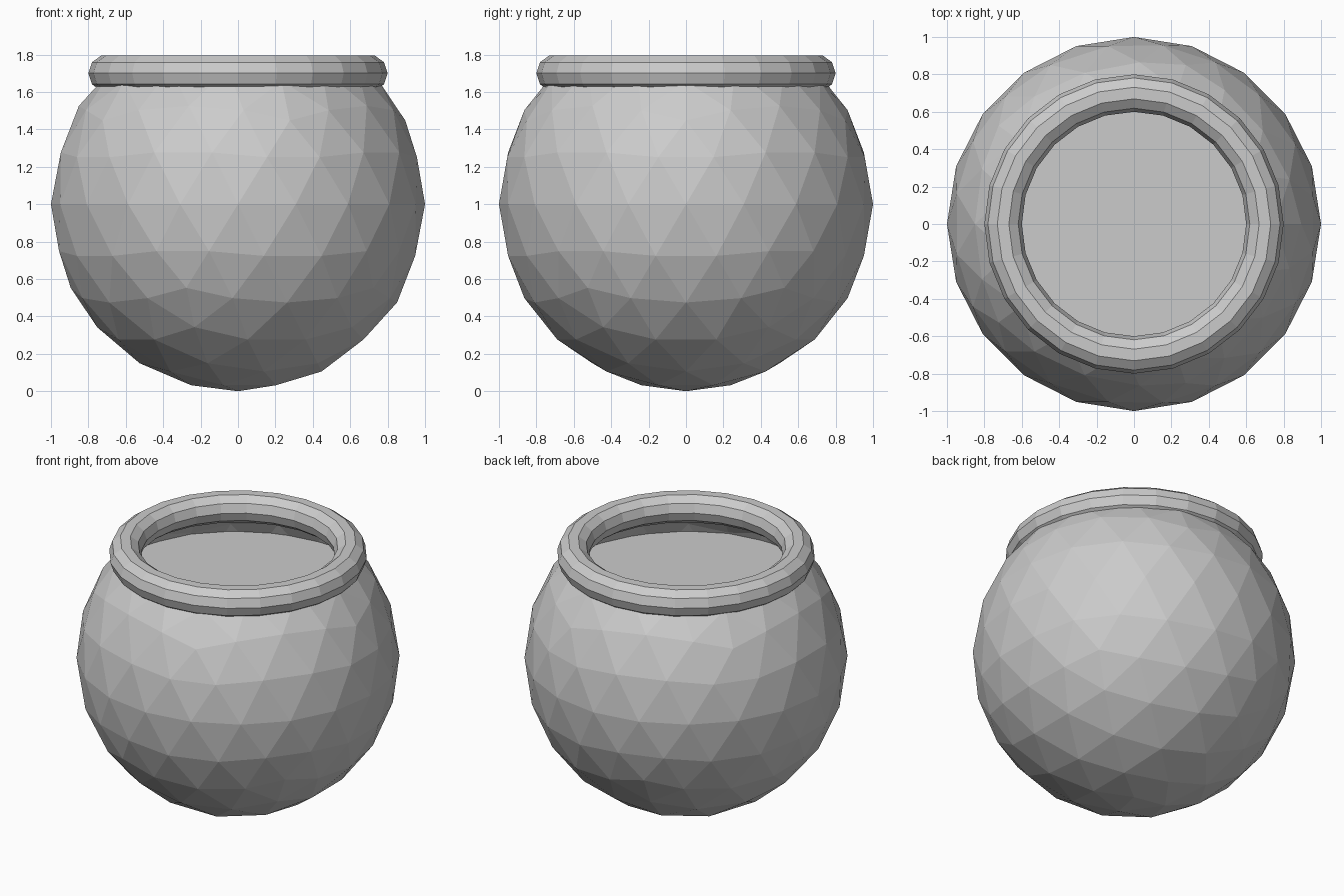
import bpy, bmesh

if "Cube" in bpy.data.objects:
    bpy.data.objects.remove(bpy.data.objects["Cube"])


def cut_sphere(name, height, keep_cap):
    """Faceted ball sliced flat at a height; keep the open bowl or only the flat section."""
    bm = bmesh.new()
    bmesh.ops.create_icosphere(bm, subdivisions=3, radius=1.0)
    bmesh.ops.translate(bm, verts=bm.verts, vec=(0, 0, 1))
    cut = bmesh.ops.bisect_plane(
        bm, geom=bm.verts[:] + bm.edges[:] + bm.faces[:],
        plane_co=(0, 0, height), plane_no=(0, 0, 1), clear_outer=True)
    if keep_cap:
        rim = [e for e in cut["geom_cut"] if isinstance(e, bmesh.types.BMEdge)]
        bmesh.ops.delete(bm, geom=bm.faces[:], context='FACES_ONLY')
        bmesh.ops.contextual_create(bm, geom=rim)
        bmesh.ops.delete(bm, geom=[v for v in bm.verts if not v.link_faces], context='VERTS')
        for f in bm.faces:
            f.normal_update()
            if f.normal.z < 0:
                f.normal_flip()
    mesh = bpy.data.meshes.new(name)
    bm.to_mesh(mesh)
    bm.free()
    obj = bpy.data.objects.new(name, mesh)
    bpy.context.collection.objects.link(obj)
    return obj


# Round open bowl
cut_sphere("pot_body", 1.68, False)

# Flat liquid surface meeting the inside wall
cut_sphere("liquid_surface", 1.44, True)

# Thick rolled rim
bpy.ops.mesh.primitive_torus_add(
    major_radius=0.7, minor_radius=0.1,
    major_segments=24, minor_segments=10, location=(0, 0, 1.7))
bpy.context.object.name = "rim"
